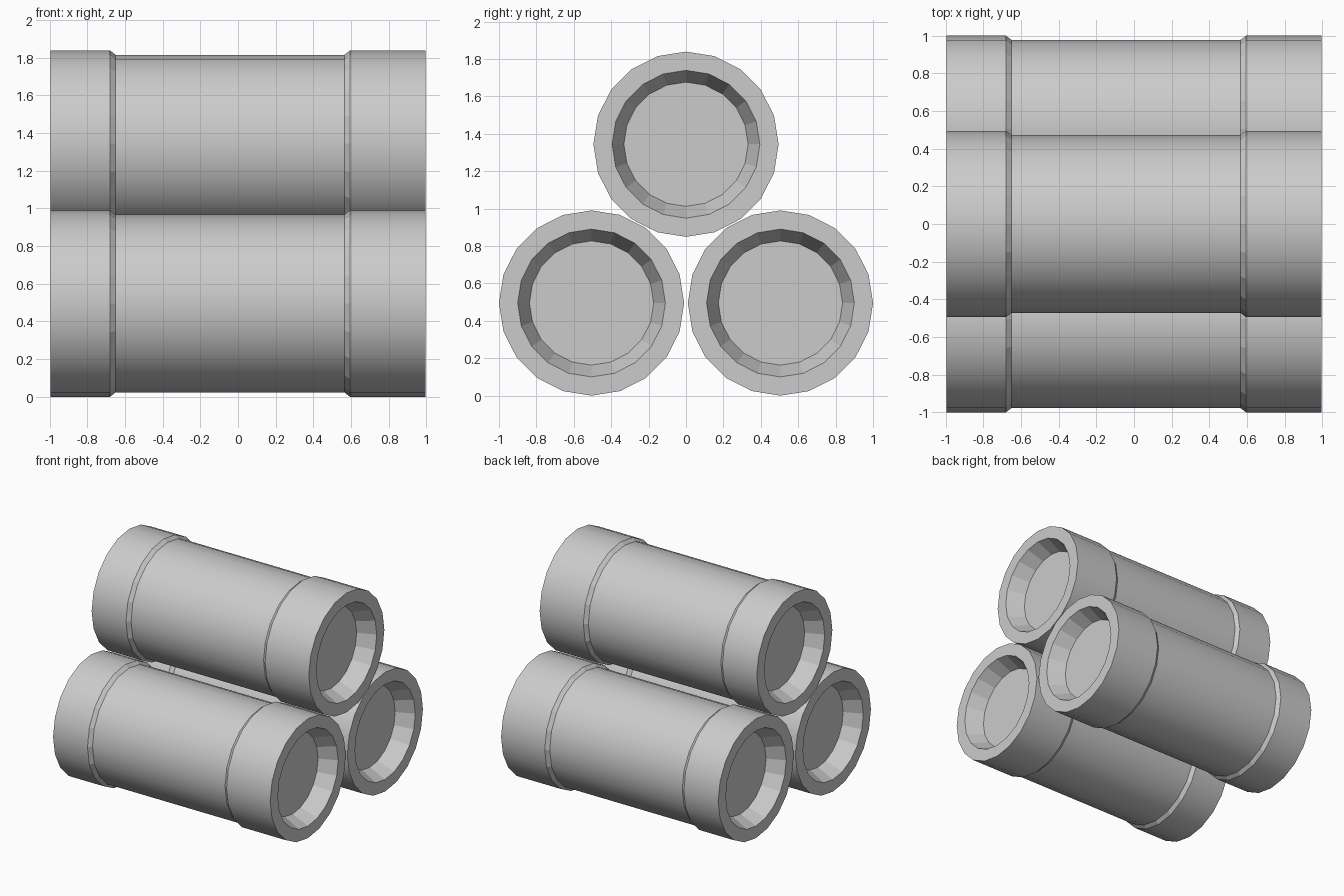
import bpy, bmesh, math

if "Cube" in bpy.data.objects:
    bpy.data.objects.remove(bpy.data.objects["Cube"])

SIDES = 20
R_BAND, R_BODY = 0.495, 0.472
R_LIP, R_FLOOR, DEPTH = 0.395, 0.332, 0.14
END = 0.995

grey = bpy.data.materials.new("light_grey")
grey.diffuse_color = (0.6, 0.6, 0.6, 1)
grey.use_nodes = True
grey.node_tree.nodes["Principled BSDF"].inputs["Base Color"].default_value = grey.diffuse_color

# Lengthwise profile (x, radius): recess, collar, body, collar, recess
PROFILE = [(-END + DEPTH, R_FLOOR), (-END, R_LIP), (-END, R_BAND),
           (-0.68, R_BAND), (-0.65, R_BODY),
           (0.565, R_BODY), (0.595, R_BAND),
           (END, R_BAND), (END, R_LIP), (END - DEPTH, R_FLOOR)]


def make_pipe(name, y, z):
    bm = bmesh.new()
    rings = []
    for x, r in PROFILE:
        ring = []
        for i in range(SIDES):
            a = 2 * math.pi * i / SIDES
            ring.append(bm.verts.new((x, r * math.cos(a), r * math.sin(a))))
        rings.append(ring)
    # Walls: only the straight outer walls are smooth, the rest is faceted
    for k in range(len(rings) - 1):
        a, b = rings[k], rings[k + 1]
        straight = PROFILE[k][1] == PROFILE[k + 1][1]
        for i in range(SIDES):
            j = (i + 1) % SIDES
            f = bm.faces.new((a[i], a[j], b[j], b[i]))
            f.smooth = straight
    # Recessed end discs
    bm.faces.new(rings[0])
    bm.faces.new(rings[-1])
    bmesh.ops.recalc_face_normals(bm, faces=bm.faces[:])
    # Hard edges between sections
    for e in bm.edges:
        if len({f.smooth for f in e.link_faces}) > 1:
            e.smooth = False
    mesh = bpy.data.meshes.new(name)
    bm.to_mesh(mesh)
    bm.free()
    mesh.materials.append(grey)
    ob = bpy.data.objects.new(name, mesh)
    ob.location = (0, y, z)
    bpy.context.collection.objects.link(ob)


# Stack of three pipes
make_pipe("pipe_front", -0.505, 0.495)
make_pipe("pipe_back", 0.505, 0.495)
make_pipe("pipe_top", 0, 1.344)
